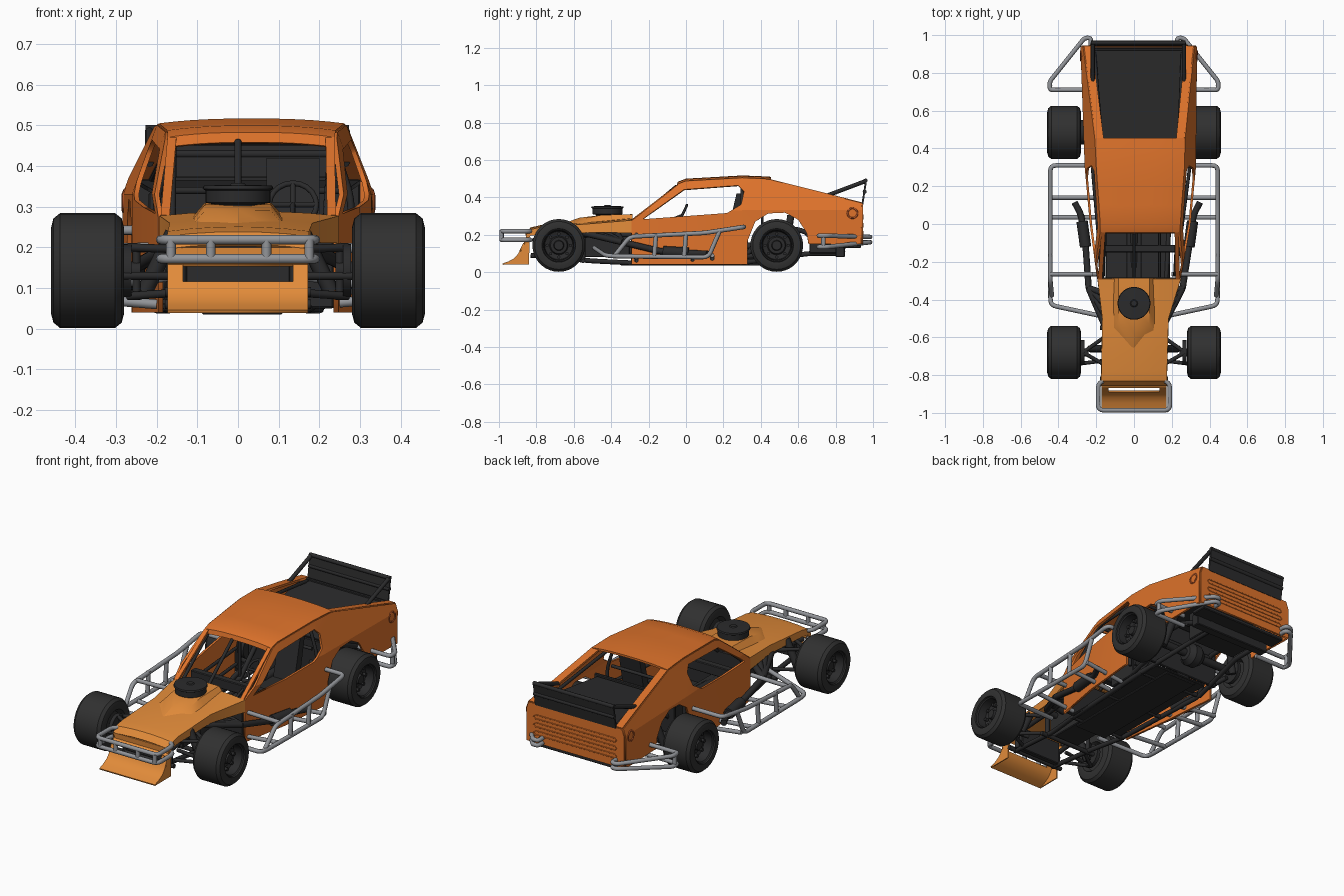
import bpy, bmesh, math
from mathutils import Vector

if "Cube" in bpy.data.objects:
    bpy.data.objects.remove(bpy.data.objects["Cube"])


def material(name, rgb, rough=0.5):
    m = bpy.data.materials.new(name)
    m.use_nodes = True
    m.diffuse_color = (*rgb, 1)
    node = m.node_tree.nodes["Principled BSDF"]
    node.inputs["Base Color"].default_value = (*rgb, 1)
    node.inputs["Roughness"].default_value = rough
    return m


ORANGE = material("body orange", (0.73, 0.17, 0.024))
AMBER = material("hood light orange", (0.76, 0.26, 0.042))
RUST = material("filler ring dark orange", (0.4, 0.08, 0.02))
STEEL = material("bar grey", (0.29, 0.3, 0.32))
BLACK = material("chassis black", (0.024, 0.024, 0.025))
RUBBER = material("tyre black", (0.03, 0.03, 0.03), 0.8)


# ---- helpers ----
def finish(name, bm, mat, thick=0, angle=25):
    bmesh.ops.remove_doubles(bm, verts=bm.verts, dist=0.0002)
    bmesh.ops.recalc_face_normals(bm, faces=bm.faces)
    for f in bm.faces:
        f.smooth = True
    for e in bm.edges:
        e.smooth = e.is_manifold and e.calc_face_angle(0) < math.radians(angle)
    me = bpy.data.meshes.new(name)
    bm.to_mesh(me)
    bm.free()
    me.materials.append(mat)
    ob = bpy.data.objects.new(name, me)
    bpy.context.collection.objects.link(ob)
    if thick:
        mod = ob.modifiers.new("thickness", "SOLIDIFY")
        mod.thickness, mod.offset = thick, 0
    return ob


def grid(name, rows, mat, thick=0, angle=25):
    bm = bmesh.new()
    vs = [[bm.verts.new(p) for p in row] for row in rows]
    for a, b in zip(vs, vs[1:]):
        for i in range(len(a) - 1):
            bm.faces.new((a[i], a[i + 1], b[i + 1], b[i]))
    return finish(name, bm, mat, thick, angle)


def sheet(name, yz, x0, x1, mat):
    return grid(name, [[(x0, y, z), (x1, y, z)] for y, z in yz], mat, .008)


def box(name, lo, hi, mat):
    bm = bmesh.new()
    bmesh.ops.create_cube(bm, size=1)
    for v in bm.verts:
        v.co = [(l + h) / 2 + c * (h - l) for c, l, h in zip(v.co, lo, hi)]
    bmesh.ops.bevel(bm, geom=bm.edges[:], offset=0.004, segments=1, affect="EDGES")
    return finish(name, bm, mat)


def prism(name, yz, x0, x1, mat):
    bm = bmesh.new()
    f = bm.faces.new([bm.verts.new((x0, y, z)) for y, z in yz])
    ext = bmesh.ops.extrude_face_region(bm, geom=[f])["geom"]
    for v in ext:
        if isinstance(v, bmesh.types.BMVert):
            v.co.x = x1
    return finish(name, bm, mat)


def lathe(name, profile, at, mat, axis="x", flip=1, steps=36):
    rows = []
    for i in range(steps + 1):
        t = 2 * math.pi * (i % steps) / steps
        c, s = math.cos(t), math.sin(t)
        rows.append([Vector(at) + (Vector((a * flip, r * c, r * s)) if axis == "x"
                                   else Vector((r * c, r * s, a))) for a, r in profile])
    return grid(name, rows, mat, angle=30)


def fillet(path, r):
    pts = [Vector(p) for p in path]
    out = [pts[0]]
    for a, b, c in zip(pts, pts[1:], pts[2:]):
        p = b + (a - b).normalized() * min(r, (a - b).length * 0.45)
        q = b + (c - b).normalized() * min(r, (c - b).length * 0.45)
        for t in (0, 0.25, 0.5, 0.75, 1):
            out.append(p * (1 - t) ** 2 + b * 2 * t * (1 - t) + q * t * t)
    return out + [pts[-1]]


def tubes(name, paths, r, mat, bend=0.03, loop=False):
    cu = bpy.data.curves.new(name, "CURVE")
    cu.dimensions, cu.bevel_depth, cu.bevel_resolution = "3D", r, 2
    cu.use_fill_caps = True
    for path in paths:
        pts = fillet(path, bend) if bend else [Vector(p) for p in path]
        sp = cu.splines.new("POLY")
        sp.points.add(len(pts) - 1)
        for q, p in zip(sp.points, pts):
            q.co = (*p, 1)
        sp.use_cyclic_u = loop
    cu.materials.append(mat)
    bpy.context.collection.objects.link(bpy.data.objects.new(name, cu))


def interp(x, pts):
    for (a, u), (b, v) in zip(pts, pts[1:]):
        if x <= b:
            return u + (v - u) * max(0, x - a) / (b - a)
    return pts[-1][1]


# ---- body shape: offset cabin, sides lean in above the belt line ----
BELT = 0.33
SIDE = {-1: [(-.29, -.19), (0, -.228), (.3, -.255), (.95, -.278)],
        1: [(-.29, .241), (0, .294), (.3, .322), (.95, .328)]}
TOP = [(-.29, .275), (-.04, .467), (0, .482), (.3, .499), (.45, .493), (.94, .367)]
ARCH = [(.33, .04), (.33, .17), (.37, .27), (.44, .314), (.53, .318), (.6, .28), (.645, .21), (.655, .15)]
WINDOW = [(-.23, .283), (-.01, .44), (.28, .462), (.31, .43), (.295, .36), (.22, .316)]


def side_x(s, y, z):
    return interp(y, SIDE[s]) - s * 0.36 * max(0, z - BELT)


def edge(s, y, inset=0):
    z = interp(y, TOP)
    return Vector((side_x(s, y, z) - s * inset, y, z))


for s, word in ((-1, "right"), (1, "left")):
    bm = bmesh.new()
    for loop in ([(-.29, .04)] + ARCH + [(.935, .15)] + TOP[::-1], WINDOW):
        vs = [bm.verts.new((0, y, z)) for y, z in loop]
        for a, b in zip(vs, vs[1:] + vs[:1]):
            bm.edges.new((a, b))
    bmesh.ops.triangle_fill(bm, use_beauty=True, edges=bm.edges[:], normal=(1, 0, 0))
    for co, no in [((0, 0, BELT), (0, 0, 1))] + [((0, y, 0), (0, 1, 0)) for y in (0, .3)]:
        bmesh.ops.bisect_plane(bm, geom=bm.verts[:] + bm.edges[:] + bm.faces[:],
                               plane_co=co, plane_no=no, dist=1e-5)
    for v in bm.verts:
        v.co.x = side_x(s, v.co.y, v.co.z)
    finish(word + "_body_side", bm, ORANGE, 0.012, 9)
    # pillar and sail flanges
    grid(word + "_windshield_pillar", [[edge(s, y), edge(s, y, .022)] for y in (-.29, -.04)], ORANGE, .012)
    grid(word + "_sail_flange", [[edge(s, y), edge(s, y, .042)] for y in (.44, .7, .94)], ORANGE, .012)
    # fuel filler ring
    ring = [(.89 + .026 * math.cos(t * math.pi / 10), .315 + .026 * math.sin(t * math.pi / 10)) for t in range(20)]
    tubes(word + "_filler_ring", [[(side_x(s, y, z) + s * .005, y, z) for y, z in ring]], .005, RUST, 0, True)

# roof with a front header lip
rows = []
for y, drop in ((-.045, .018), (-.04, 0), (0, 0), (.1, 0), (.2, 0), (.3, 0), (.4, 0), (.455, 0)):
    a, b = edge(-1, y), edge(1, y)
    rows.append([a.lerp(b, u / 12) + Vector((0, 0, .012 * (1 - abs(u / 6 - 1) ** 2.5) - drop)) for u in range(13)])
grid("roof", rows, ORANGE, .012)

# rear panel with pressed ribs
grid("rear_panel", [[(side_x(-1, .94, z), .94, z), (side_x(1, .94, z), .94, z)] for z in (.15, BELT, .368)],
     ORANGE, .012)
box("rear_panel_lining", (-.25, .918, .16), (.3, .932, .376), BLACK)
tubes("rear_panel_ribs", [[(-.22, .946, z), (.27, .946, z), (.282, .946, z + .011), (.27, .946, z + .022),
                           (-.22, .946, z + .022), (-.232, .946, z + .011)] for z in (.195, .24, .285)],
      .003, ORANGE, 0, True)

# ---- hood and nose ----
HOOD = [(-.29, -.19, .245, .275, .065), (-.5, -.165, .18, .257, .045), (-.78, -.17, .172, .237, .035),
        (-.83, -.172, .172, .225, .03), (-.855, -.172, .172, .195, .02)]
rows = []
for y, l, r, z, skirt in HOOD:
    top = [(l + (r - l) * u / 6, y, z + .01 * (1 - (u / 3 - 1) ** 2)) for u in range(7)]
    rows.append([(l, y, z - skirt)] + top + [(r, y, z - skirt)])
grid("hood", rows, AMBER, .008)
grid("hood_scoop", [[(-.118, y0, z0), (-.08, y1, z1), (0, y2, z1), (.08, y1, z1), (.118, y0, z0)]
                    for y0, y1, y2, z0, z1 in ((-.285, -.285, -.285, .265, .307), (-.45, -.45, -.45, .255, .303),
                                               (-.56, -.53, -.57, .245, .288), (-.585, -.59, -.675, .24, .25))],
     AMBER, .006, 28)
# open nose sheet with a full-width air slot
sheet("nose_upper", [(-.852, .2), (-.85, .168), (-.866, .156)], -.173, .172, AMBER)
sheet("nose_lower", [(-.886, .114), (-.895, .095), (-.915, .072), (-.945, .055), (-.98, .042)], -.173, .172, AMBER)
for x0, x1 in ((-.173, -.135), (.135, .172)):
    sheet("nose_slot_side", [(-.866, .156), (-.886, .114)], x0, x1, AMBER)
for x in (-.173, .166):
    prism("nose_cheek", [(-.835, .2), (-.852, .2), (-.85, .165), (-.866, .156), (-.89, .1), (-.915, .072),
                         (-.98, .04), (-.84, .04)], x, x + .006, AMBER)
lathe("air_cleaner", [(.29, 0), (.29, .06), (.306, .06), (.31, .08), (.34, .08), (.344, .087), (.352, .084),
                      (.354, .02), (.358, .015), (.358, 0)], (0, -.42, 0), BLACK, "z")

# ---- wheels ----
TYRE = [(-.06, 0), (-.06, .07), (-.088, .085), (-.09, .105), (-.084, .128), (-.068, .141), (.068, .141),
        (.084, .128), (.09, .105), (.088, .09), (.076, .088)]
RIM = [(.076, .092), (.082, .086), (.076, .08), (.03, .075), (.022, .05), (.035, .044), (.036, .028),
       (.055, .024), (.055, 0)]
for word, y in (("front", -.68), ("rear", .485)):
    for s in (-1, 1):
        at = (s * .37, y, .143)
        lathe(word + "_tyre", TYRE, at, RUBBER, flip=s)
        lathe(word + "_rim", RIM, at, BLACK, flip=s)
        lathe(word + "_brake_disc", [(-.012, 0), (-.012, .065), (.008, .065), (.008, 0)], (s * .27, y, .143), BLACK)
        lugs = [Vector((s * .39, y + .062 * math.cos(k * math.pi / 4), .143 + .062 * math.sin(k * math.pi / 4)))
                for k in range(8)]
        tubes(word + "_rim_studs", [[p, p + Vector((s * .022, 0, 0))] for p in lugs], .009, BLACK, 0)

# ---- steel bars ----
front = [[(-.165, -.83, z), (-.19, -.85, z), (-.19, -.986, z), (.19, -.986, z), (.19, -.85, z), (.165, -.83, z)]
         for z in (.172, .219)]
front += [[(x, -.986, .172), (x, -.986, .219)] for x in (-.165, -.067, .07, .175)]
tubes("front_bumper", front, .012, STEEL)
for s, word in ((-1, "right"), (1, "left")):
    out = s * .443
    bars = [[(s * .435, -.38, .09), (out, -.3, .19), (out, .1, .21), (out, .31, .242), (s * .25, .31, .242)],
            [(s * .16, -.49, .13), (s * .44, -.43, .09), (out, -.38, .085), (out, .12, .08), (out, .18, .22)]]
    bars += [[(out, y, z), (s * .2, y, .06)] for y, z in ((.14, .09), (.035, .08), (-.265, .08))]
    bars += [[(out, -.265, .195), (s * .22, -.265, .2)]]
    bars += [[(out, y, .083), (out, y + .01, .205)] for y in (-.17, -.01)]
    tubes(word + "_side_bar", bars, .012, STEEL)
    corner = [[(s * .25, .71, a), (s * .446, .71, a), (s * .446, .755, a), (s * .262, .985, b), (s * .228, .985, b),
               (s * .228, .94, b)] for a, b in ((.195, .188), (.135, .16))]
    tubes(word + "_rear_corner_bar", corner + [[(s * .444, .735, .135), (s * .444, .735, .195)]], .012, STEEL, .016)

# ---- spoiler and rear deck ----
prism("spoiler", [(.938, .362), (.948, .362), (.968, .492), (.958, .492)], -.227, .273, BLACK)
tubes("spoiler_struts", [[(x, .75, .408), (x, .96, .487)] for x in (-.218, .264)]
      + [[(-.227, .96, .49), (.273, .96, .49)], [(-.227, .955, .43), (.273, .955, .43)]], .011, BLACK)
grid("rear_deck", [[(-.19, .43, .325), (.25, .43, .325)], [(-.25, .925, .36), (.3, .925, .36)]], BLACK, .01)
box("rear_bulkhead", (-.22, .4, .06), (.28, .415, .335), BLACK)
box("rear_lower_bar", (-.21, .8, .08), (.27, .85, .15), BLACK)
box("rear_under_tray", (-.25, .84, .128), (.3, .935, .15), BLACK)

# ---- cockpit ----
box("firewall", (-.18, -.295, .05), (.235, -.283, .27), BLACK)
box("cockpit_floor", (-.15, -.29, .045), (.19, .41, .058), BLACK)
box("dashboard", (-.19, -.15, .22), (.26, -.11, .275), BLACK)
box("transmission_tunnel", (-.04, -.29, .05), (.04, .41, .13), BLACK)
box("seat_base", (.06, .06, .06), (.21, .24, .17), BLACK)
prism("seat_back", [(.2, .12), (.25, .12), (.31, .42), (.27, .42)], .07, .2, BLACK)
wheel = [(.135 + .058 * math.cos(k * math.pi / 10), -.02 + .025 * math.sin(k * math.pi / 10),
          .305 + .053 * math.sin(k * math.pi / 10)) for k in range(20)]
tubes("steering_wheel", [wheel], .007, BLACK, 0, True)
tubes("steering_column", [[(.135, -.02, .305), (.135, -.28, .2)], wheel[0:20:10], wheel[5:20:10]], .007, BLACK, 0)
cage = [[(-.2, .3, .06), (-.2, .3, .32), (-.16, .3, .475), (.23, .3, .475), (.278, .3, .32), (.278, .3, .06)],
        [(-.16, -.02, .46), (.23, -.02, .46)], [(0, -.28, .27), (0, -.05, .46)],
        [(-.175, .3, .34), (.25, .3, .34)]]
for a, b, c in ((-.16, -.162, -.21), (.23, .216, .257)):
    cage += [[(a, .3, .475), (a, -.02, .46), (b, -.27, .26), (b, -.27, .06)], [(a, .3, .465), (c, .91, .365)]]
cage += [[(x, -.27, z), (x2, .3, z)] for z in (.13, .22) for x, x2 in ((-.17, -.22), (.22, .295))]
tubes("roll_cage", cage, .009, BLACK)

# ---- engine, exhausts, chassis and suspension ----
box("engine_block", (-.08, -.6, .08), (.08, -.3, .24), BLACK)
box("radiator", (-.13, -.8, .08), (.13, -.77, .21), BLACK)
box("floor_pan", (-.09, -.35, .035), (.11, .4, .05), BLACK)
box("fuel_cell", (-.13, .66, .1), (.17, .84, .26), BLACK)
for s, dx, word in ((-1, 0, "right"), (1, .035, "left")):
    pipe = [(s * .24 + dx / 2, -.34, .16), (s * .255 + dx, -.13, .11), (s * .28 + dx, .05, .1), (s * .315 + dx, .115, .1)]
    tubes(word + "_exhaust", [pipe] + [[(s * .07, y, .2), (s * .15, y, .21), pipe[0]] for y in (-.55, -.49, -.43, -.37)],
          .017, BLACK)
    tubes(word + "_muffler", [[Vector(pipe[1]).lerp(Vector(pipe[2]), t) for t in (.05, .8)]], .03, BLACK, 0)
    frame = [[(s * .13, -.83, .09), (s * .14, -.5, .06), (s * .17, -.3, .05), (s * .2, .3, .05), (s * .17, .42, .23),
              (s * .17, .6, .23), (s * .17, .85, .12)],
             [(s * .15, -.82, .17), (s * .14, -.5, .2), (s * .17, -.29, .2)],
             [(s * .14, -.55, .06), (s * .14, -.55, .2)], [(s * .14, -.8, .09), (s * .14, -.8, .17)],
             [(s * .18, .1, .06), (s * .24, .48, .1)], [(s * .2, .3, .05), (s * .15, .66, .1), (s * .15, .85, .1)]]
    tubes(word + "_frame_rail", frame, .013, BLACK)
    arms = [[(s * .13, y, z), (s * .27, -.68, z + dz)] for z, dz in ((.09, -.01), (.195, .005)) for y in (-.76, -.58)]
    arms += [[(s * .13, -.72, .13), (s * .29, -.74, .13)], [(s * .25, -.68, .07), (s * .25, -.68, .21)]]
    tubes(word + "_front_suspension", arms, .01, BLACK)
    tubes(word + "_shocks", [[(s * .23, -.66, .09), (s * .16, -.66, .235)], [(s * .24, .53, .1), (s * .18, .56, .3)]],
          .02, BLACK, 0)
tubes("cross_members", [[(-.18, y, z), (.18, y, z)] for y, z in
                        ((-.82, .09), (-.55, .06), (-.3, .05), (0, .05), (.3, .05), (.42, .22), (.65, .2), (.84, .11))],
      .012, BLACK)
tubes("axles", [[(-.33, .485, .143), (.33, .485, .143)], [(-.33, -.68, .143), (-.24, -.68, .143)],
                [(.24, -.68, .143), (.33, -.68, .143)], [(0, .48, .143), (0, -.3, .11)]], .022, BLACK, 0)
lathe("differential", [(-.06, 0), (-.05, .04), (-.02, .062), (.02, .062), (.05, .04), (.06, 0)],
      (0, .485, .143), BLACK, steps=20)
